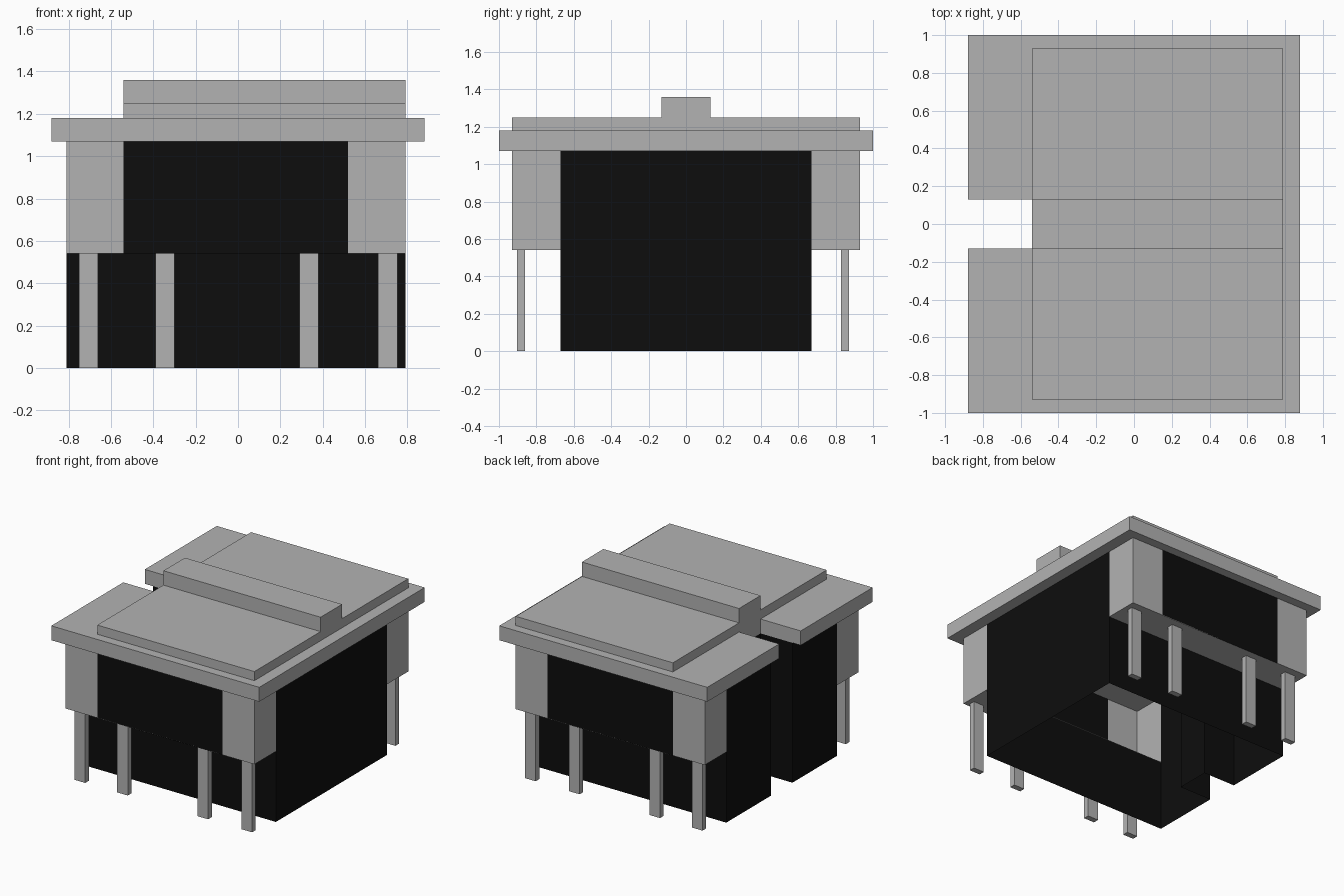
import bpy, bmesh

cube = bpy.data.objects.get("Cube")
if cube:
    bpy.data.objects.remove(cube, do_unlink=True)


def material(name, rgb):
    m = bpy.data.materials.new(name)
    m.use_nodes = True
    color = (*rgb, 1.0)
    m.diffuse_color = color
    m.node_tree.nodes["Principled BSDF"].inputs["Base Color"].default_value = color
    return m


GREY = material("light grey", (0.45, 0.45, 0.45))
BLACK = material("black", (0.004, 0.004, 0.004))

# Shared levels and edges
LEDGE, RIM, RIM_TOP = 0.54, 1.07, 1.18
X0, X1 = -0.81, 0.79          # body ends
P0, P1 = -0.54, 0.52          # inner edges of the corner posts
CORE, BODY, SLOT = 0.67, 0.93, 0.13


def finish(name, bm, mat):
    mesh = bpy.data.meshes.new(name)
    bm.to_mesh(mesh)
    bm.free()
    mesh.materials.append(mat)
    obj = bpy.data.objects.new(name, mesh)
    bpy.context.collection.objects.link(obj)
    return obj


def walls(name, paths, z0, z1, mat):
    """Upright sheets along open paths, facing right of travel."""
    bm = bmesh.new()
    for path in paths:
        low = [bm.verts.new((x, y, z0)) for x, y in path]
        high = [bm.verts.new((x, y, z1)) for x, y in path]
        for i in range(len(path) - 1):
            bm.faces.new((low[i], low[i + 1], high[i + 1], high[i]))
    return finish(name, bm, mat)


def prism(name, outline, z0, z1, mat):
    """Solid with a flat outline raised from z0 to z1."""
    bm = bmesh.new()
    base = bm.faces.new([bm.verts.new((x, y, z0)) for x, y in outline])
    top = bmesh.ops.extrude_face_region(bm, geom=[base], use_keep_orig=True)["geom"]
    bmesh.ops.translate(bm, vec=(0, 0, z1 - z0),
                        verts=[g for g in top if isinstance(g, bmesh.types.BMVert)])
    bmesh.ops.recalc_face_normals(bm, faces=bm.faces)
    return finish(name, bm, mat)


def rect(xa, xb, ya, yb):
    return [(xa, ya), (xb, ya), (xb, yb), (xa, yb)]


def both_sides(paths):
    """Add the mirrored front copy of each back path."""
    return paths + [[(x, -y) for x, y in reversed(p)] for p in paths]


def notched(xa, xb, y):
    """Left end of an outline with the slot cut into it."""
    return [(xa, y), (xa, SLOT), (xb, SLOT), (xb, -SLOT), (xa, -SLOT), (xa, -y)]


# Hollow core, open underneath, with the slot in one end
walls("core_ends", [[(X1, -CORE), (X1, CORE)], notched(X0, P0, CORE)], 0, RIM, BLACK)
walls("core_long_sides", both_sides([[(X1, CORE), (X0, CORE)]]), 0, LEDGE, BLACK)

# Upper housing: corner posts with dark panels between them
walls("corner_posts", both_sides([
    [(X1, CORE), (X1, BODY), (P1, BODY)],
    [(P0, BODY), (X0, BODY), (X0, CORE)],
]), LEDGE, RIM, GREY)
walls("side_panels", both_sides([[(P1, BODY), (P0, BODY)]]), LEDGE, RIM, BLACK)

# Undersides of the housing
for name, side in (("front_ledge", -1), ("back_ledge", 1)):
    ya, yb = sorted((side * CORE, side * BODY))
    prism(name, rect(X0, X1, ya, yb), LEDGE, LEDGE + 0.004, GREY)

# Rim, raised cover and ridge
prism("rim", notched(-0.88, P0, 1) + [(0.88, -1), (0.88, 1)], RIM, RIM_TOP, GREY)
prism("cover", rect(P0, X1, -BODY, BODY), RIM_TOP, 1.25, GREY)
prism("ridge", rect(P0, X1, -SLOT, SLOT), 1.25, 1.36, GREY)

# Pins under both ledges
for row, y in (("front", -0.882), ("back", 0.85)):
    for i, x in enumerate((-0.705, -0.345, 0.335, 0.707)):
        prism(f"{row}_pin_{i + 1}", rect(x - 0.045, x + 0.045, y - 0.022, y + 0.022),
              0, LEDGE, GREY)
